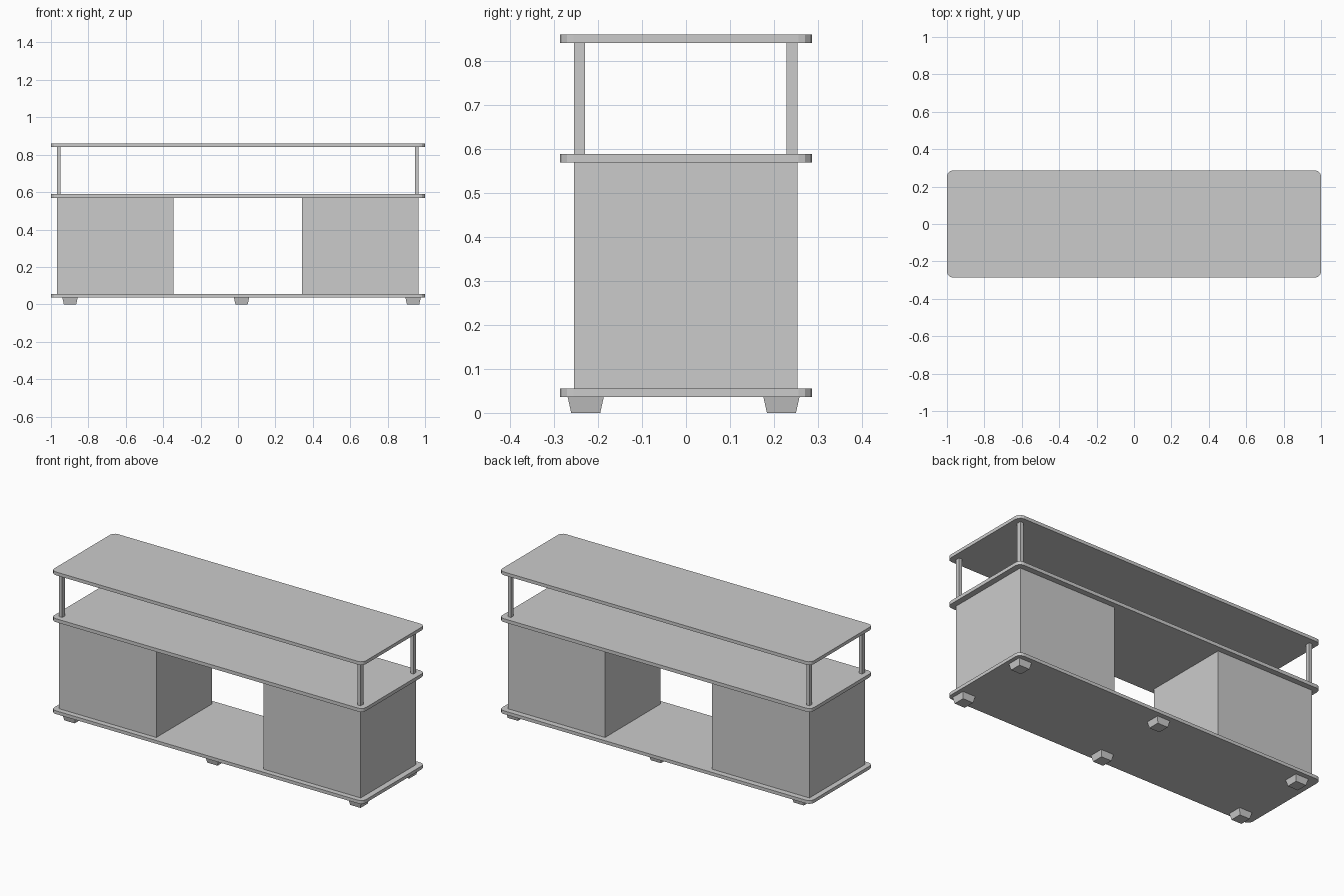
import bpy, bmesh
from math import sin, cos, pi

if "Cube" in bpy.data.objects:
    bpy.data.objects.remove(bpy.data.objects["Cube"])


def make_object(name, rings):
    """Closed solid lofted between two point loops (bottom, top)."""
    bm = bmesh.new()
    low, high = [[bm.verts.new(p) for p in ring] for ring in rings]
    n = len(low)
    bm.faces.new(low[::-1])
    bm.faces.new(high)
    for i in range(n):
        j = (i + 1) % n
        bm.faces.new((low[i], low[j], high[j], high[i]))
    mesh = bpy.data.meshes.new(name)
    bm.to_mesh(mesh)
    bm.free()
    obj = bpy.data.objects.new(name, mesh)
    bpy.context.collection.objects.link(obj)
    return obj


def rect(x0, x1, y0, y1, z):
    return [(x0, y0, z), (x1, y0, z), (x1, y1, z), (x0, y1, z)]


def box(name, x0, x1, y0, y1, z0, z1):
    return make_object(name, [rect(x0, x1, y0, y1, z0), rect(x0, x1, y0, y1, z1)])


def rounded_rect(hx, hy, r, z, steps=3):
    pts = []
    for k, (sx, sy) in enumerate([(1, 1), (-1, 1), (-1, -1), (1, -1)]):
        for i in range(steps + 1):
            a = (k + i / steps) * pi / 2
            pts.append((sx * (hx - r) + r * cos(a), sy * (hy - r) + r * sin(a), z))
    return pts


# Three shelves with rounded corners
for name, z0, z1 in (("bottom_shelf", 0.036, 0.055),
                     ("middle_shelf", 0.569, 0.589),
                     ("top_shelf", 0.841, 0.86)):
    make_object(name, [rounded_rect(1.0, 0.286, 0.03, z) for z in (z0, z1)])

# Two closed cabinets
box("left_cabinet", -0.969, -0.345, -0.255, 0.253, 0.055, 0.569)
box("right_cabinet", 0.342, 0.966, -0.255, 0.253, 0.055, 0.569)

# Four posts carrying the top shelf
for side, x0 in (("left", -0.969), ("right", 0.946)):
    for end, y0 in (("front", -0.255), ("back", 0.228)):
        box(f"{side}_{end}_post", x0, x0 + 0.02, y0, y0 + 0.025, 0.589, 0.841)

# Six tapered feet
for col, x in (("left", -0.898), ("middle", 0.019), ("right", 0.936)):
    for end, y in (("front", -0.228), ("back", 0.217)):
        make_object(f"{col}_{end}_foot", [
            rect(x - r, x + r, y - r, y + r, z) for r, z in ((0.033, 0.0), (0.041, 0.036))])
